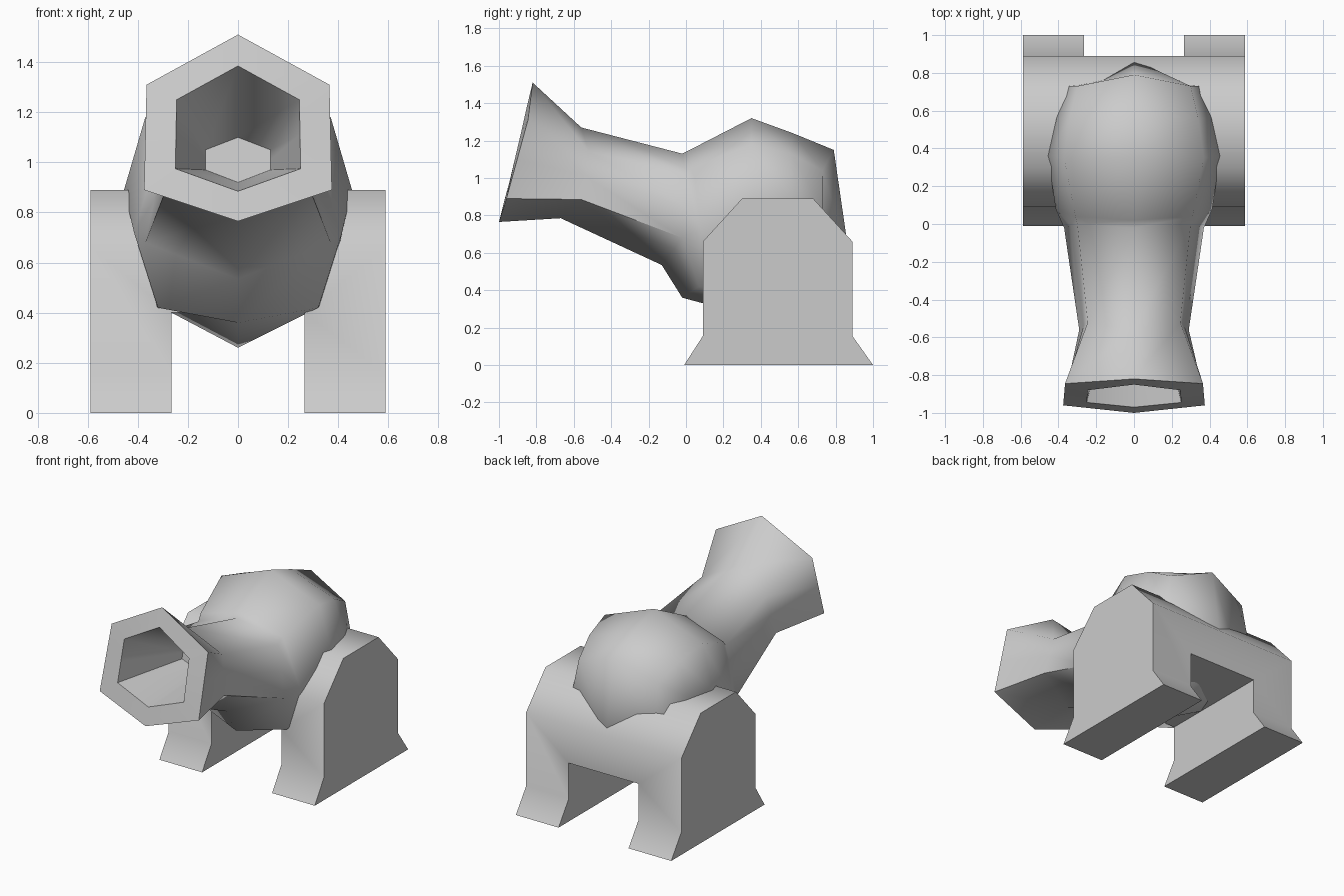
import bpy
import bmesh
import math
from mathutils import Vector

default_cube = bpy.data.objects.get("Cube")
if default_cube:
    bpy.data.objects.remove(default_cube, do_unlink=True)

# Single plain grey finish
grey = bpy.data.materials.new("plain_grey")
grey.use_nodes = True
grey_colour = (0.6, 0.6, 0.6, 1)
grey.diffuse_color = grey_colour
grey.node_tree.nodes["Principled BSDF"].inputs["Base Color"].default_value = grey_colour


def make_object(name, bm):
    """Turn a bmesh into a scene object with the grey finish."""
    bmesh.ops.recalc_face_normals(bm, faces=bm.faces[:])
    mesh = bpy.data.meshes.new(name)
    bm.to_mesh(mesh)
    bm.free()
    mesh.materials.append(grey)
    obj = bpy.data.objects.new(name, mesh)
    bpy.context.collection.objects.link(obj)
    return obj


def activate(obj):
    bpy.ops.object.select_all(action='DESELECT')
    obj.select_set(True)
    bpy.context.view_layer.objects.active = obj


def smooth(obj, degrees):
    activate(obj)
    bpy.ops.object.shade_smooth_by_angle(angle=math.radians(degrees))


def half_hexagon(top, upper, lower, bottom):
    """Half of a six-sided ring, with a spare point halfway down its side."""
    middle = (Vector(upper) + Vector(lower)) / 2
    return [top, upper, middle, lower, bottom]


def full_ring(bm, half):
    """Mirror a half ring, given from top to bottom, into a closed loop."""
    mirrored = [(-x, y, z) for x, y, z in reversed(half[1:-1])]
    return [bm.verts.new(point) for point in list(half) + mirrored]


# Bore, muzzle lip and neck: six-sided rings
bore_end = half_hexagon((0, -.4, 1.1), (.13, -.4, 1.05), (.13, -.42, .97), (0, -.42, .92))
bore_mouth = half_hexagon((0, -.85, 1.385), (.245, -.88, 1.25), (.25, -.945, .975), (0, -.97, .885))
muzzle_lip = half_hexagon((0, -.82, 1.51), (.365, -.845, 1.31), (.375, -.96, .89), (0, -1, .765))
neck_front = half_hexagon((0, -.56, 1.27), (.245, -.52, 1.14), (.29, -.56, .885), (0, -.67, .785))
neck_back = half_hexagon((0, -.02, 1.13), (.3, 0, 1.02), (.37, -.02, .68), (0, -.13, .535))

# Rounded chamber: eight-sided rings
chamber_front = [(0, .02, 1.15), (.31, .04, 1.06), (.415, .08, .72), (.32, .07, .42), (0, -.02, .36)]
chamber_wide = [(0, .35, 1.32), (.37, .35, 1.18), (.455, .36, .89), (.36, .36, .45), (0, .35, .26)]
chamber_rear = [(0, .57, 1.24), (.34, .56, 1.13), (.41, .56, .9), (.34, .56, .48), (0, .6, .38)]
chamber_end = [(0, .79, 1.15), (.3, .73, 1.04), (.345, .73, .83), (.28, .74, .55), (0, .87, .6)]

bm = bmesh.new()
rings = [full_ring(bm, half) for half in (
    bore_end, bore_mouth, muzzle_lip, neck_front, neck_back,
    chamber_front, chamber_wide, chamber_rear, chamber_end)]
for first, second in zip(rings, rings[1:]):
    count = len(first)
    for i in range(count):
        j = (i + 1) % count
        bm.faces.new((first[i], first[j], second[j], second[i]))
bm.faces.new(rings[0])

# Back of the chamber, ridged along its centre
back = rings[-1]
bm.faces.new(back[:5])
bm.faces.new(back[4:] + back[:1])
barrel = make_object("barrel", bm)
smooth(barrel, 62)

# Cradle: side profile extruded across the full width
profile = [(-.01, 0), (.09, .155), (.09, .66), (.3, .89),
           (.68, .89), (.89, .66), (.89, .155), (1, 0)]
half_width = .588
bm = bmesh.new()
side = bm.faces.new([bm.verts.new((-half_width, y, z)) for y, z in profile])
extruded = bmesh.ops.extrude_face_region(bm, geom=[side])
moved = [item for item in extruded["geom"] if isinstance(item, bmesh.types.BMVert)]
bmesh.ops.translate(bm, verts=moved, vec=(2 * half_width, 0, 0))
cradle = make_object("cradle", bm)

# Opening between the two feet
bm = bmesh.new()
bmesh.ops.create_cube(bm, size=1)
bmesh.ops.scale(bm, verts=bm.verts[:], vec=(.53, 2, .8))
bmesh.ops.translate(bm, verts=bm.verts[:], vec=(0, .5, 0))
cutter = make_object("opening_cutter", bm)
cutter.hide_render = True

opening = cradle.modifiers.new("opening", 'BOOLEAN')
opening.operation = 'DIFFERENCE'
opening.solver = 'EXACT'
opening.object = cutter
activate(cradle)
bpy.ops.object.modifier_apply(modifier=opening.name)
bpy.data.objects.remove(cutter, do_unlink=True)
smooth(cradle, 55)
